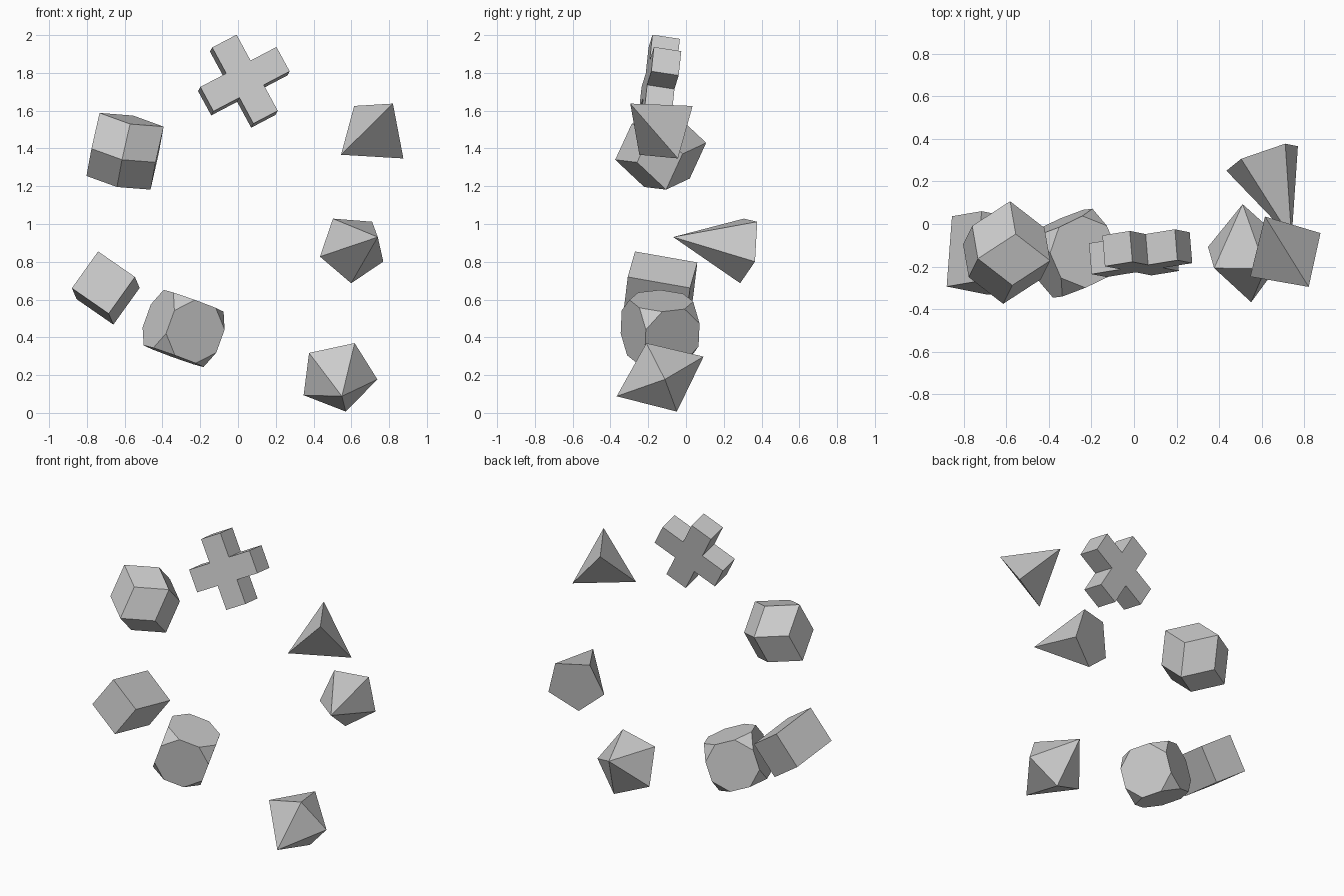
import bpy, bmesh
from math import sin, cos, tau, sqrt
from itertools import product
from mathutils import Vector, Matrix

if "Cube" in bpy.data.objects:
    bpy.data.objects.remove(bpy.data.objects["Cube"])


def frame(center, z_dir, x_dir):
    """Placement with local z along z_dir and local x as near x_dir as possible."""
    z = Vector(z_dir).normalized()
    x = Vector(x_dir)
    x = (x - z * x.dot(z)).normalized()
    rot = Matrix((x, z.cross(x), z)).transposed().to_4x4()
    return Matrix.Translation(center) @ rot


def finish(name, bm, matrix):
    bmesh.ops.recalc_face_normals(bm, faces=bm.faces[:])
    me = bpy.data.meshes.new(name)
    bm.to_mesh(me)
    bm.free()
    ob = bpy.data.objects.new(name, me)
    ob.matrix_world = matrix
    bpy.context.collection.objects.link(ob)


def solid(name, points, matrix):
    """Convex solid through the points, with coplanar triangles merged."""
    bm = bmesh.new()
    for p in points:
        bm.verts.new(p)
    bmesh.ops.convex_hull(bm, input=bm.verts[:])
    bmesh.ops.dissolve_limit(bm, angle_limit=0.02, verts=bm.verts[:], edges=bm.edges[:])
    finish(name, bm, matrix)


def ring(n, r, z=0.0):
    return [(r * cos(tau * i / n), r * sin(tau * i / n), z) for i in range(n)]


def corners(x, y, z):
    return [(sx * x, sy * y, sz * z) for sx, sy, sz in product((-1, 1), repeat=3)]


# plus-shaped prism
arm, w = 0.23, 0.0735
bm = bmesh.new()
quarter = [(arm, -w), (arm, w), (w, w)]
outline = []
for k in range(4):
    turn = Matrix.Rotation(tau * k / 4, 2)
    outline += [turn @ Vector(p) for p in quarter]
face = bm.faces.new([bm.verts.new((p.x, p.y, -w)) for p in outline])
ext = bmesh.ops.extrude_face_region(bm, geom=[face], use_keep_orig=True)
bmesh.ops.translate(bm, vec=(0, 0, 2 * w),
                    verts=[v for v in ext["geom"] if isinstance(v, bmesh.types.BMVert)])
finish("cross_prism", bm, frame((0.031, -0.137, 1.756), (-0.012, 0.145, -0.022), (0.206, 0.034, 0.108)))

# rhombic dodecahedron
k = 0.1227
tips = [s * 2 * k * Vector(a) for a in ((1, 0, 0), (0, 1, 0), (0, 0, 1)) for s in (-1, 1)]
solid("rhombic_dodecahedron", corners(k, k, k) + tips,
      frame((-0.598, -0.134, 1.385), (-0.008, -0.1185, -0.022), (0.1005, -0.013, 0.065)))

# square block
solid("square_block", corners(0.12, 0.12, 0.168),
      frame((-0.70, -0.136, 0.661), (0.025, 0.33, -0.058), (0.195, -0.0385, -0.135)))

# truncated cube
h = 0.156
t = h * (sqrt(2) - 1)
solid("truncated_cube", corners(h, h, t) + corners(h, t, h) + corners(t, h, h),
      frame((-0.288, -0.137, 0.447), (0.34, 0.04, 0.94), (-0.85, -0.41, 0.33)))

# pentagonal bipyramid
solid("pentagonal_bipyramid", ring(5, 0.21) + [(0, 0, 0.2535), (0, 0, -0.2535)],
      frame((0.53, -0.137, 0.193), (0.02, -0.23, -0.105), (0.21, 0.027, -0.015)))

# pentagonal pyramid
solid("pentagonal_pyramid", ring(5, 0.187) + [(0, 0, 0.413)],
      frame((0.603, 0.317, 0.871), (0.137, -0.385, 0.06), (0.167, 0.05, -0.071)))

# tetrahedron
r = 0.238
solid("tetrahedron", ring(3, r * sqrt(8) / 3, -r / 3) + [(0, 0, r)],
      frame((0.714, -0.1375, 1.494), (-0.099, 0.1725, 0.131), (0.106, -0.1575, 0.143)))
